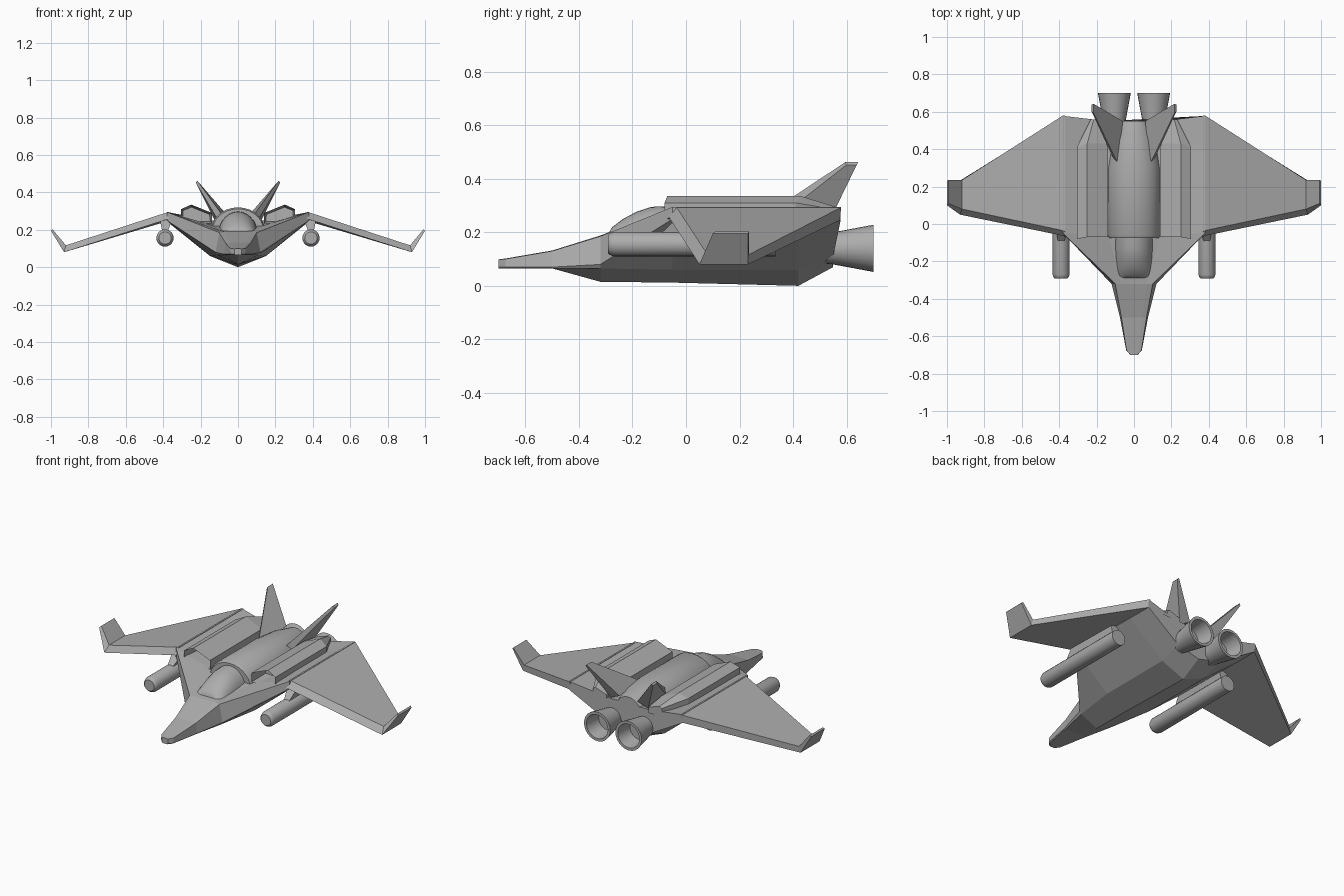
import bpy, bmesh, math

cube = bpy.data.objects.get("Cube")
if cube:
    bpy.data.objects.remove(cube, do_unlink=True)

grey = bpy.data.materials.new("hull_grey")
grey.use_nodes = True
COLOUR = (0.42, 0.42, 0.42, 1)
grey.diffuse_color = COLOUR
grey.node_tree.nodes["Principled BSDF"].inputs["Base Color"].default_value = COLOUR


def loft(name, rings, mirror=True, smooth=False, recess=0):
    """Skin a row of equal point rings, cap both ends, optionally sink the first cap."""
    bm = bmesh.new()
    rows = [[bm.verts.new(p) for p in ring] for ring in rings]
    n = len(rows[0])
    for a, b in zip(rows, rows[1:]):
        for i in range(n):
            j = (i + 1) % n
            bm.faces.new((a[i], a[j], b[j], b[i]))
    first = bm.faces.new(rows[0])
    bm.faces.new(rows[-1])
    bmesh.ops.remove_doubles(bm, verts=bm.verts[:], dist=0.0005)
    bmesh.ops.recalc_face_normals(bm, faces=bm.faces[:])
    if recess:
        bmesh.ops.inset_individual(bm, faces=[first], thickness=0.014)
        bmesh.ops.translate(bm, verts=first.verts[:], vec=(0, recess, 0))
    mesh = bpy.data.meshes.new(name)
    bm.to_mesh(mesh)
    bm.free()
    mesh.materials.append(grey)
    obj = bpy.data.objects.new(name, mesh)
    bpy.context.collection.objects.link(obj)
    if mirror:
        obj.modifiers.new("mirror", "MIRROR")
    if smooth:
        bpy.ops.object.select_all(action="DESELECT")
        obj.select_set(True)
        bpy.context.view_layer.objects.active = obj
        bpy.ops.object.shade_smooth_by_angle(angle=math.radians(35))
    return obj


def circle(x, y, z, r, n=24):
    return [(x + r * math.cos(t * math.tau / n), y, z + r * math.sin(t * math.tau / n))
            for t in range(n)]


def arch(y, width, base, top, n=14):
    return [(width * math.cos(t * math.pi / n), y, base + (top - base) * math.sin(t * math.pi / n))
            for t in range(n + 1)]


def hull_ring(y, keel, chine, low, high, deck, y_out=None):
    """Symmetric hull section: keel height, then four (x, z) corners per side."""
    y_out = y if y_out is None else y_out
    half = [(chine[0], y, chine[1]), (low[0], y_out, low[1]),
            (high[0], y_out, high[1]), (deck[0], y, deck[1])]
    return [(0, y, keel)] + half + [(0, y, deck[1])] + [(-x, v, z) for x, v, z in reversed(half)]


# Hull with pointed nose, V keel and swept shoulders
loft("hull", [
    hull_ring(-0.70, 0.065, (0.016, 0.065), (0.02, 0.07), (0.02, 0.098), (0.01, 0.099)),
    hull_ring(-0.675, 0.065, (0.036, 0.065), (0.042, 0.07), (0.04, 0.1), (0.025, 0.102)),
    hull_ring(-0.50, 0.065, (0.07, 0.065), (0.075, 0.07), (0.067, 0.13), (0.045, 0.132)),
    hull_ring(-0.32, 0.015, (0.11, 0.065), (0.12, 0.08), (0.1, 0.185), (0.07, 0.188)),
    hull_ring(-0.05, 0.012, (0.15, 0.06), (0.38, 0.25), (0.38, 0.295), (0.14, 0.225)),
    hull_ring(0.42, 0.0, (0.15, 0.06), (0.38, 0.245), (0.38, 0.295), (0.14, 0.235)),
    hull_ring(0.55, 0.07, (0.15, 0.11), (0.38, 0.245), (0.38, 0.295), (0.14, 0.25), 0.578),
], mirror=False)

# Drooped wings, with upturned tips
loft("wing", [
    [(0.37, -0.04, 0.295), (0.37, -0.07, 0.25), (0.37, 0.575, 0.245), (0.37, 0.58, 0.295)],
    [(0.38, -0.035, 0.293), (0.38, -0.063, 0.255), (0.38, 0.575, 0.245), (0.38, 0.58, 0.293)],
    [(0.92, 0.08, 0.117), (0.93, 0.05, 0.08), (0.93, 0.232, 0.08), (0.92, 0.235, 0.117)],
    [(0.992, 0.11, 0.203), (1.0, 0.1, 0.195), (1.0, 0.232, 0.195), (0.992, 0.235, 0.203)],
])


# Intake boxes beside the spine
def box_ring(y, inner, ridge, outer, base, rake=0):
    return [(inner[0], y, base), (inner[0], y, inner[1]), (ridge[0], y, ridge[1]),
            (outer[0], y - rake, outer[1]), (outer[0], y - rake, base)]


loft("intake_box", [
    box_ring(-0.07, (0.14, 0.29), (0.25, 0.335), (0.305, 0.31), 0.235, 0.01),
    box_ring(0.43, (0.14, 0.29), (0.25, 0.335), (0.305, 0.31), 0.235, 0.02),
    box_ring(0.56, (0.14, 0.27), (0.215, 0.295), (0.23, 0.285), 0.235),
], recess=0.12)

# Rounded spine and canopy
loft("spine", [arch(*s) for s in (
    (-0.075, 0.135, 0.2, 0.312), (-0.06, 0.142, 0.2, 0.32), (0.3, 0.142, 0.2, 0.32),
    (0.45, 0.12, 0.2, 0.31), (0.55, 0.085, 0.2, 0.29))], mirror=False, smooth=True)
loft("canopy", [arch(*s) for s in (
    (-0.29, 0.085, 0.17, 0.197), (-0.275, 0.09, 0.17, 0.22), (-0.235, 0.096, 0.17, 0.25),
    (-0.185, 0.102, 0.17, 0.277), (-0.13, 0.106, 0.17, 0.295),
    (-0.02, 0.108, 0.17, 0.3))], mirror=False, smooth=True)

# Canted tail fins
loft("tail_fin", [
    [(0.085, 0.32, 0.28), (0.115, 0.36, 0.265), (0.125, 0.54, 0.25), (0.06, 0.55, 0.28)],
    [(0.217, 0.595, 0.462), (0.226, 0.6, 0.452), (0.226, 0.638, 0.452), (0.217, 0.643, 0.462)],
])

# Flared hollow nozzles
loft("engine_nozzle", [circle(0.105, y, 0.14, r) for y, r in (
    (0.46, 0.05), (0.55, 0.06), (0.7, 0.088), (0.7, 0.072), (0.6, 0.06))], smooth=True)

# Pods slung under the wing roots
loft("wing_pod", [circle(0.39, y, 0.156, r) for y, r in (
    (-0.292, 0.033), (-0.285, 0.04), (-0.27, 0.046), (0.335, 0.046))], smooth=True)
loft("pod_pylon", [
    [(0.375, -0.1, 0.19), (0.405, -0.1, 0.19), (0.405, 0.3, 0.19), (0.375, 0.3, 0.19)],
    [(0.35, -0.02, 0.265), (0.42, -0.02, 0.265), (0.42, 0.3, 0.265), (0.35, 0.3, 0.265)],
])
